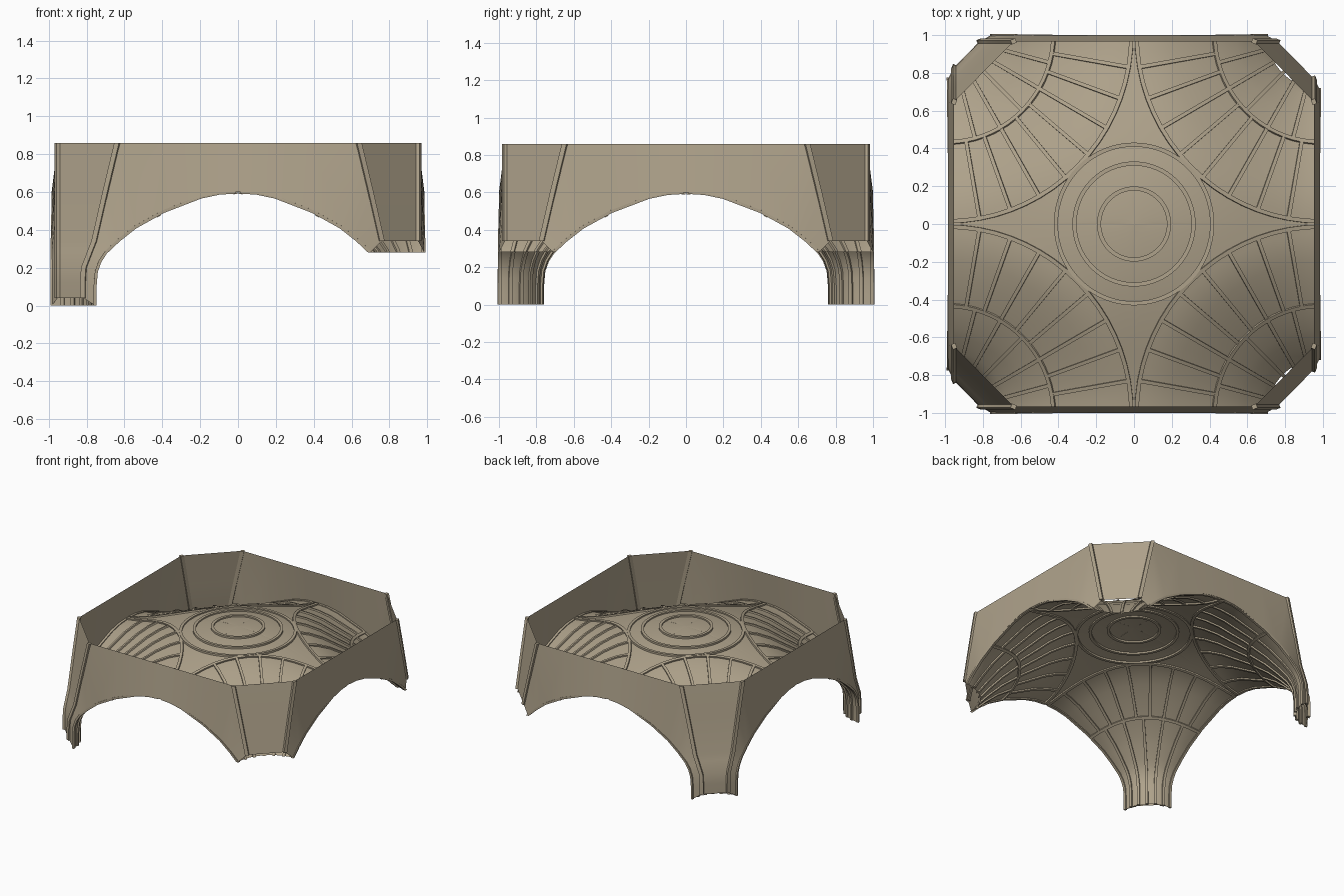
import bpy, bmesh, math
from mathutils import Vector as V

if "Cube" in bpy.data.objects:
    bpy.data.objects.remove(bpy.data.objects["Cube"])

SX = 0.985   # the plan is slightly narrower in x
IN = 0.967   # wall plane at the top and along the corner ribs
RISE = 0.2   # how far the ceiling domes up above the arch tops
stone = bpy.data.materials.new("warm stone")
stone.diffuse_color = (0.43, 0.365, 0.26, 1)
stone.use_nodes = True
stone.node_tree.nodes["Principled BSDF"].inputs["Base Color"].default_value = stone.diffuse_color

# arch edge (distance from middle, height) and matching upper wall edge
ARCH = [(.767, 0), (.767, .1), (.76, .18), (.74, .235), (.71, .28), (.64, .345),
        (.55, .415), (.4, .497), (.2, .573), (.1, .594), (0, .6)]
UPPER = [(.83, .04), (.83, .12), (.825, .2), (.79, .29), (.77, .34), (.71, .60),
         (.647, .86), (.4, .86), (.2, .86), (.1, .86), (0, .86)]
BAND, EDGE = 6.8, 9.86       # profile positions of the cross band and outer edge


def dome(x, y):
    return RISE * max(0, (1 - x * x) * (1 - y * y)) ** 1.5


def finish(bm, name, cut=None):
    bmesh.ops.remove_doubles(bm, verts=bm.verts, dist=0.0002)
    if cut:
        bmesh.ops.bisect_plane(bm, geom=bm.verts[:] + bm.edges[:] + bm.faces[:],
                               plane_co=(0, 0, cut), plane_no=(0, 0, 1), clear_inner=True)
    bmesh.ops.recalc_face_normals(bm, faces=bm.faces)
    for v in bm.verts:
        v.co.x *= SX
    me = bpy.data.meshes.new(name)
    bm.to_mesh(me)
    bm.free()
    ob = bpy.data.objects.new(name, me)
    bpy.context.collection.objects.link(ob)
    me.materials.append(stone)
    bpy.ops.object.select_all(action='DESELECT')
    ob.select_set(True)
    bpy.context.view_layer.objects.active = ob
    bpy.ops.object.shade_smooth_by_angle(angle=math.radians(25))


def loft(bm, rows, closed=False):
    """Quads between consecutive rows of points."""
    vs = [[bm.verts.new(p) for p in r] for r in rows]
    n = len(vs)
    for i in range(n if closed else n - 1):
        a, b = vs[i], vs[(i + 1) % n]
        for j in range(len(a) - 1):
            bm.faces.new((a[j], a[j + 1], b[j + 1], b[j]))
    return vs


def sweep(bm, path, sides, normals, w, h, closed=False):
    """Rectangular moulding straddling a path."""
    rows = []
    for p, s, n in zip(path, sides, normals):
        q = [p + s * (w * a) + n * (h * b) for a, b in ((-.5, -1), (.5, -1), (.5, 1), (-.5, 1))]
        rows.append(q + [q[0]])
    vs = loft(bm, rows, closed)
    if not closed:
        bm.faces.new(vs[0][:4])
        bm.faces.new(vs[-1][:4][::-1])


def steps(t0, t1):
    """Profile positions from t0 to t1 through every half step."""
    return [t0] + [k / 2 for k in range(21) if t0 + .05 < k / 2 < t1 - .05] + [t1]


for sx, sy, tag in ((-1, -1, "front_left"), (1, -1, "front_right"),
                    (-1, 1, "back_left"), (1, 1, "back_right")):
    lo, cut = (4, .28) if sx > 0 else (0, None)      # right-hand corners stop higher up

    def at(t, a):
        i = min(int(t), 9)
        p = V(ARCH[i]).lerp(V(ARCH[i + 1]), t - i)
        x, y = 1 - (1 - p.x) * math.cos(a), 1 - (1 - p.x) * math.sin(a)
        return V((sx * x, sy * y, p.y + dome(x, y) * min(1, p.y / .3)))

    def mould(bm, ta, w, h, along):
        """Moulding lying on the fan, along the profile or across it."""
        path, sides, norms = [], [], []
        for t, a in ta:
            dt = at(min(10, t + .3), a) - at(max(0, t - .3), a)
            da = at(t, a + .02) - at(t, a - .02)
            path.append(at(t, a))
            sides.append((da if along else dt).normalized())
            norms.append(dt.cross(da).normalized())
        sweep(bm, path, sides, norms, w, h)

    # fan vault shell
    angs = [math.radians(5 * k) for k in range(19)]
    bm = bmesh.new()
    loft(bm, [[at(k / 2, a) for k in range(21)] for a in angs])
    finish(bm, "fan_vault_" + tag, cut)

    # radial ribs and cross bands on the fan
    bm = bmesh.new()
    for k in range(1, 9):
        mould(bm, [(t, math.radians(10 * k)) for t in steps(BAND, EDGE)], .02, .011, True)
    for k in range(1, 6):
        mould(bm, [(t, math.radians(15 * k)) for t in steps(0, BAND)], .02, .011, True)
    for a in (.015, math.pi / 2 - .015):
        mould(bm, [(t, a) for t in steps(0, EDGE)], .02, .008, True)
    inner = [math.radians(1)] + angs[1:-1] + [math.radians(89)]
    for t in (BAND, EDGE):
        mould(bm, [(t, a) for a in inner], .022, .012, False)
    finish(bm, "fan_ribs_" + tag, cut)

    # splayed corner wall
    bm = bmesh.new()
    loft(bm, [[V((sx * x, sy * IN, z)), V((sx * IN, sy * x, z))] for x, z in UPPER[lo:7]])
    finish(bm, "corner_wall_" + tag)

    # raised ribs on both edges of the corner wall
    bm = bmesh.new()
    for flip in (0, 1):
        path = [V((sx * IN, sy * x, z)) if flip else V((sx * x, sy * IN, z)) for x, z in UPPER[lo:7]]
        n = V((sx * .92, sy * .38, 0)) if flip else V((sx * .38, sy * .92, 0))
        s = V((-n.y, n.x, 0))
        sweep(bm, path, [s] * len(path), [n] * len(path), .028, .012)
    finish(bm, "corner_ribs_" + tag)

# side walls above the arches
for name, place, start in (("front_wall", lambda u, d, z: V((u, -d, z)), (0, 4)),
                           ("back_wall", lambda u, d, z: V((u, d, z)), (0, 4)),
                           ("left_wall", lambda u, d, z: V((-d, u, z)), (0, 0)),
                           ("right_wall", lambda u, d, z: V((d, u, z)), (4, 4))):
    bm = bmesh.new()
    for s, c in zip((-1, 1), start):
        loft(bm, [[place(s * a[0], 1.0, a[1]), place(s * u[0], IN, u[1])]
                  for a, u in zip(ARCH[c:], UPPER[c:])])
    finish(bm, name)

# domed star-shaped ceiling between the fans
bm = bmesh.new()
for sx in (-1, 1):
    for sy in (-1, 1):
        rows = []
        for k in range(19):
            c = math.radians(5 * k)
            x, y = 1 - math.cos(c), 1 - math.sin(c)
            rows.append([V((sx * x * f, sy * y * f, .6 + dome(x * f, y * f)))
                         for f in (.001, .15, .3, .45, .6, .7, .8, .9, 1)])
        loft(bm, rows)
finish(bm, "star_ceiling")

# concentric ceiling rings
bm = bmesh.new()
ts = [2 * math.pi * k / 64 for k in range(64)]
for r in (.42, .32, .188):
    d = [V((math.cos(t), math.sin(t), 0)) for t in ts]
    sweep(bm, [v * r + V((0, 0, .6 + dome(v.x * r, v.y * r))) for v in d],
          d, [V((0, 0, 1))] * 64, .022, .012, True)
finish(bm, "ceiling_rings")
